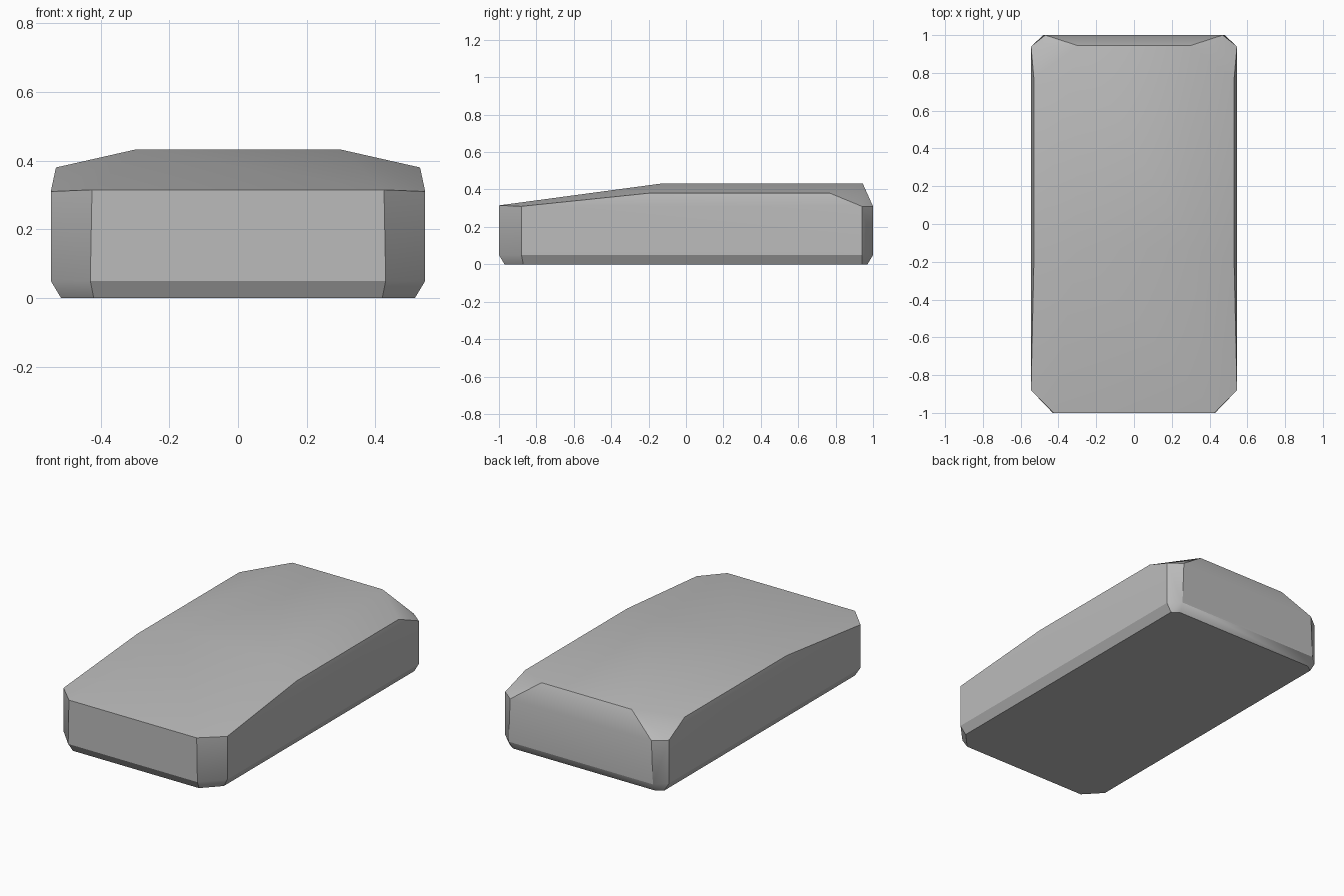
import bpy
import bmesh
import math

cube = bpy.data.objects.get("Cube")
if cube:
    bpy.data.objects.remove(cube, do_unlink=True)

# Single grey finish
grey = bpy.data.materials.new("plain grey")
grey.use_nodes = True
colour = (0.5, 0.5, 0.5, 1)
grey.diffuse_color = colour
grey.node_tree.nodes["Principled BSDF"].inputs["Base Color"].default_value = colour

# Left half of each ring, mirrored to the right
base = [(0.42, -0.97, 0), (0.515, -0.87, 0), (0.515, 0.94, 0), (0.47, 0.97, 0)]
skirt = [(0.43, -1, 0.05), (0.545, -0.88, 0.05), (0.545, 0.94, 0.05), (0.48, 1, 0.05)]
rim = [(0.425, -1, 0.315), (0.545, -0.88, 0.31), (0.545, 0.94, 0.31), (0.47, 1, 0.31)]
shoulder = [(0.53, -0.2, 0.38), (0.53, 0.77, 0.38)]
crown = [(0.30, -0.13, 0.432), (0.30, 0.945, 0.432)]

# Faceted shell wrapped round the rings
bm = bmesh.new()
for x, y, z in base + skirt + rim + shoulder + crown:
    for side in (1, -1):
        bm.verts.new((side * x, y, z))
bmesh.ops.convex_hull(bm, input=bm.verts)
bmesh.ops.dissolve_limit(bm, angle_limit=math.radians(0.5),
                         verts=bm.verts, edges=bm.edges)
bmesh.ops.recalc_face_normals(bm, faces=bm.faces)

mesh = bpy.data.meshes.new("body_shell")
bm.to_mesh(mesh)
bm.free()
mesh.materials.append(grey)
shell = bpy.data.objects.new("body_shell", mesh)
bpy.context.collection.objects.link(shell)

# Soft shading over gentle folds, crisp at corners
bpy.context.view_layer.objects.active = shell
shell.select_set(True)
bpy.ops.object.shade_smooth_by_angle(angle=math.radians(30))
